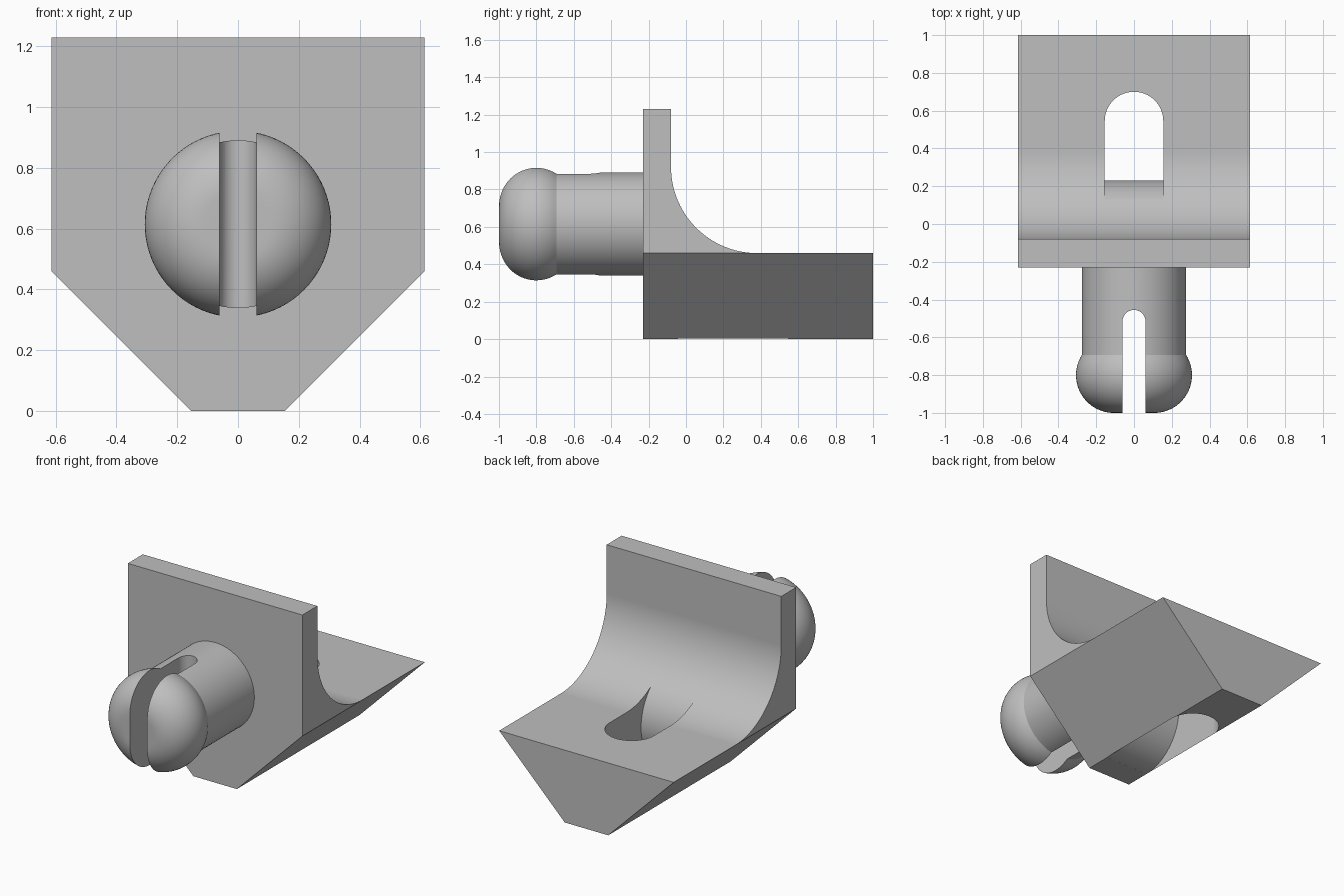
import bpy, bmesh, math
from mathutils import Vector

if "Cube" in bpy.data.objects:
    bpy.data.objects.remove(bpy.data.objects["Cube"])

grey = bpy.data.materials.new("light grey")
grey.diffuse_color = (0.52, 0.52, 0.52, 1)
grey.use_nodes = True
grey.node_tree.nodes["Principled BSDF"].inputs["Base Color"].default_value = grey.diffuse_color


def arc(ca, cb, r, start, end, n):
    """Points of a circular arc, angles in degrees."""
    out = []
    for i in range(n + 1):
        t = math.radians(start + (end - start) * i / n)
        out.append((ca + r * math.cos(t), cb + r * math.sin(t)))
    return out


def finish(bm, name):
    bmesh.ops.recalc_face_normals(bm, faces=bm.faces)
    me = bpy.data.meshes.new(name)
    bm.to_mesh(me)
    bm.free()
    me.materials.append(grey)
    ob = bpy.data.objects.new(name, me)
    bpy.context.collection.objects.link(ob)
    return ob


def prism(name, pts, axis, lo, hi):
    """Extrude a 2D outline along an axis (0, 1 or 2)."""
    bm = bmesh.new()
    verts = []
    for p in pts:
        co = list(p)
        co.insert(axis, lo)
        verts.append(bm.verts.new(co))
    face = bm.faces.new(verts)
    ext = bmesh.ops.extrude_face_region(bm, geom=[face])
    move = Vector((0, 0, 0))
    move[axis] = hi - lo
    bmesh.ops.translate(bm, vec=move, verts=[g for g in ext["geom"] if isinstance(g, bmesh.types.BMVert)])
    return finish(bm, name)


def cut(ob, tool, op):
    """Apply a boolean and throw the tool away."""
    m = ob.modifiers.new("cut", 'BOOLEAN')
    m.operation, m.object, m.solver = op, tool, 'EXACT'
    bpy.context.view_layer.objects.active = ob
    bpy.ops.object.modifier_apply(modifier=m.name)
    bpy.data.objects.remove(tool)


def smooth(ob):
    bpy.ops.object.select_all(action='DESELECT')
    ob.select_set(True)
    bpy.context.view_layer.objects.active = ob
    bpy.ops.object.shade_smooth_by_angle(angle=math.radians(25))
    w = ob.modifiers.new("weighted normals", 'WEIGHTED_NORMAL')
    w.keep_sharp = True


W, R = 0.614, 0.46          # half width, fillet radius
FY, FZ = 0.38, 0.92         # fillet centre
BY, BZ, BR = -0.077, 0.307, 0.307   # rounded inner wall of the tie slot

# bracket: side profile with a big fillet, trimmed to the pentagon front outline
side = [(-0.23, -0.1), (-0.23, 1.23), (-0.08, 1.23)]
side += arc(FY, FZ, R, 180, 270, 40) + [(1, 0.46), (1, -0.1)]
bracket = prism("bracket", side, 0, -0.8, 0.8)
front = [(-0.153, 0), (0.153, 0), (W, 0.46), (W, 1.5), (-W, 1.5), (-W, 0.46)]
cut(bracket, prism("outline", front, 1, -0.5, 1.5), 'INTERSECT')

# slot through the base: round back end, bulging curved front wall
plan = [(-0.155, -0.4), (0.155, -0.4)] + arc(0, 0.545, 0.155, 0, 180, 32)
slot = prism("slot_cutter", plan, 2, -0.3, 1.0)
touch = math.degrees(math.atan2(FZ - BZ, FY - BY))
wall = arc(BY, BZ, BR, -88, touch, 40)
wall = [(wall[0][0], -0.2)] + wall + [(wall[-1][0], 0.8), (0.9, 0.8), (0.9, -0.2)]
cut(slot, prism("slot_wall", wall, 0, -0.5, 0.5), 'INTERSECT')
cut(bracket, slot, 'DIFFERENCE')
smooth(bracket)

# snap peg: turned shaft with a bulbous head
PZ = 0.615
neck = math.degrees(math.acos((0.276 - 0.107) / 0.2))
profile = [(0, -1)] + arc(0.107, -0.8, 0.2, -90, neck, 24) + [(0.276, -0.2), (0, -0.2)]
bm = bmesh.new()
vs = [bm.verts.new((r, y, PZ)) for r, y in profile]
es = [bm.edges.new(p) for p in zip(vs, vs[1:])]
bmesh.ops.spin(bm, geom=vs + es, cent=(0, 0, PZ), axis=(0, 1, 0),
               angle=math.tau, steps=80, use_duplicate=False)
bmesh.ops.remove_doubles(bm, verts=bm.verts, dist=1e-5)
peg = finish(bm, "snap_peg")

# split in the peg with a round inner end
split = [(-0.061, -1.2), (0.061, -1.2)] + arc(0, -0.516, 0.061, 0, 180, 24)
cut(peg, prism("split_cutter", split, 2, 0.1, 1.1), 'DIFFERENCE')
smooth(peg)
